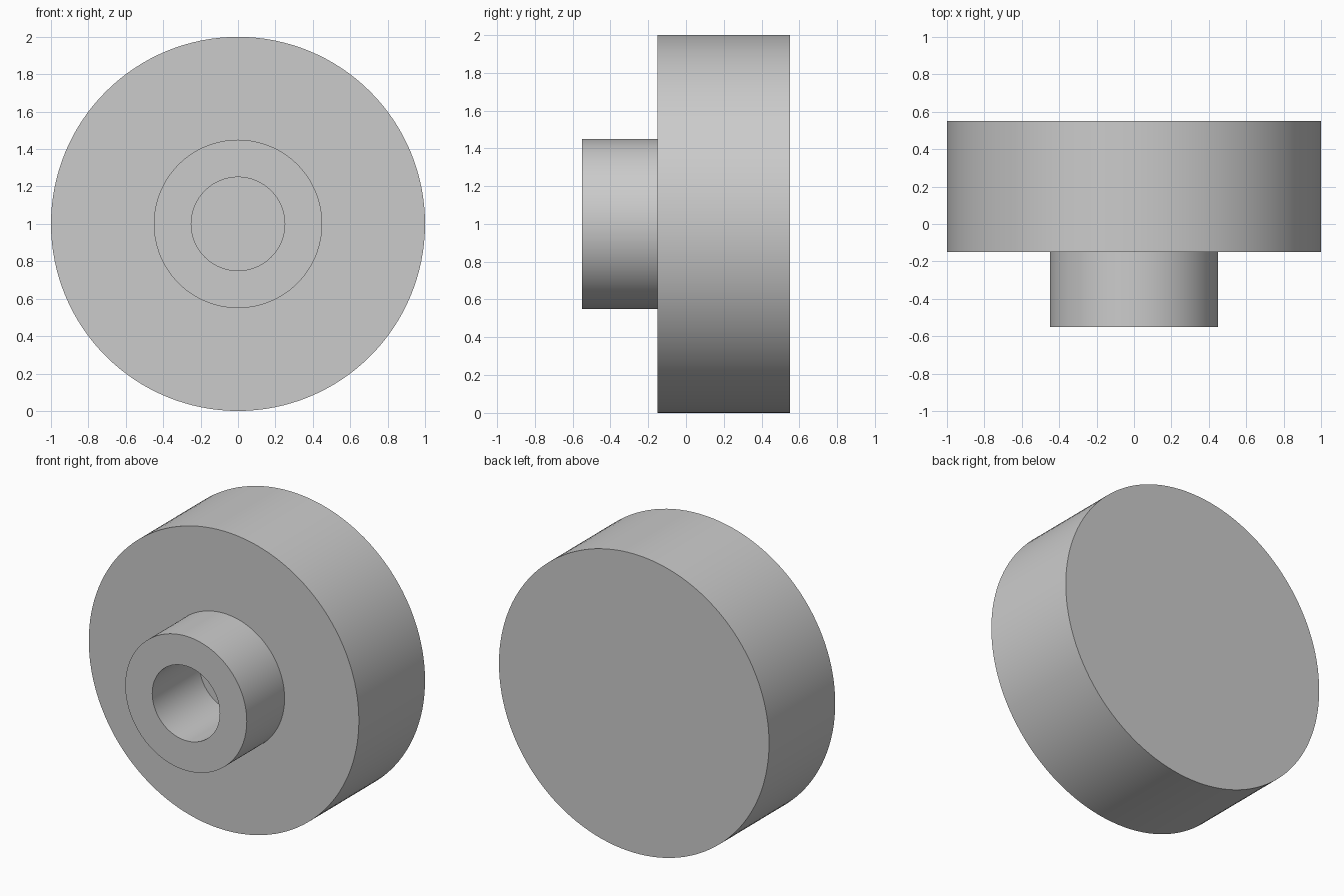
import bpy
import bmesh
from math import radians
from mathutils import Matrix, Vector

cube = bpy.data.objects.get("Cube")
if cube:
    bpy.data.objects.remove(cube)

SEGMENTS = 128

grey = bpy.data.materials.new("light_grey")
grey.use_nodes = True
grey.diffuse_color = (0.6, 0.6, 0.6, 1)
grey.node_tree.nodes["Principled BSDF"].inputs["Base Color"].default_value = grey.diffuse_color


def lathe(name, profile):
    """Spin (radius, y) points around the y axis at z = 1."""
    bm = bmesh.new()
    verts = [bm.verts.new((r, y, 0)) for r, y in profile]
    edges = [bm.edges.new(pair) for pair in zip(verts, verts[1:])]
    bmesh.ops.spin(bm, geom=verts + edges, cent=(0, 0, 0), axis=(0, 1, 0),
                   angle=radians(360), steps=SEGMENTS, use_duplicate=False)
    bmesh.ops.remove_doubles(bm, verts=bm.verts, dist=0.0001)
    # Close the back of the disc and the floor of the bore
    rims = [e for e in bm.edges if e.is_boundary]
    bmesh.ops.holes_fill(bm, edges=rims, sides=0)
    bmesh.ops.recalc_face_normals(bm, faces=bm.faces)
    bmesh.ops.transform(bm, matrix=Matrix.Translation(Vector((0, 0, 1))), verts=bm.verts)
    mesh = bpy.data.meshes.new(name)
    bm.to_mesh(mesh)
    bm.free()
    mesh.materials.append(grey)
    obj = bpy.data.objects.new(name, mesh)
    bpy.context.collection.objects.link(obj)
    bpy.ops.object.select_all(action="DESELECT")
    obj.select_set(True)
    bpy.context.view_layer.objects.active = obj
    bpy.ops.object.shade_smooth_by_angle(angle=radians(30))
    return obj


# Wide disc with a hub on the front and a blind bore running into the disc
lathe("disc_with_bored_hub", [
    (1.0, 0.55), (1.0, -0.15),
    (0.45, -0.15), (0.45, -0.55),
    (0.25, -0.55), (0.25, -0.05),
])
